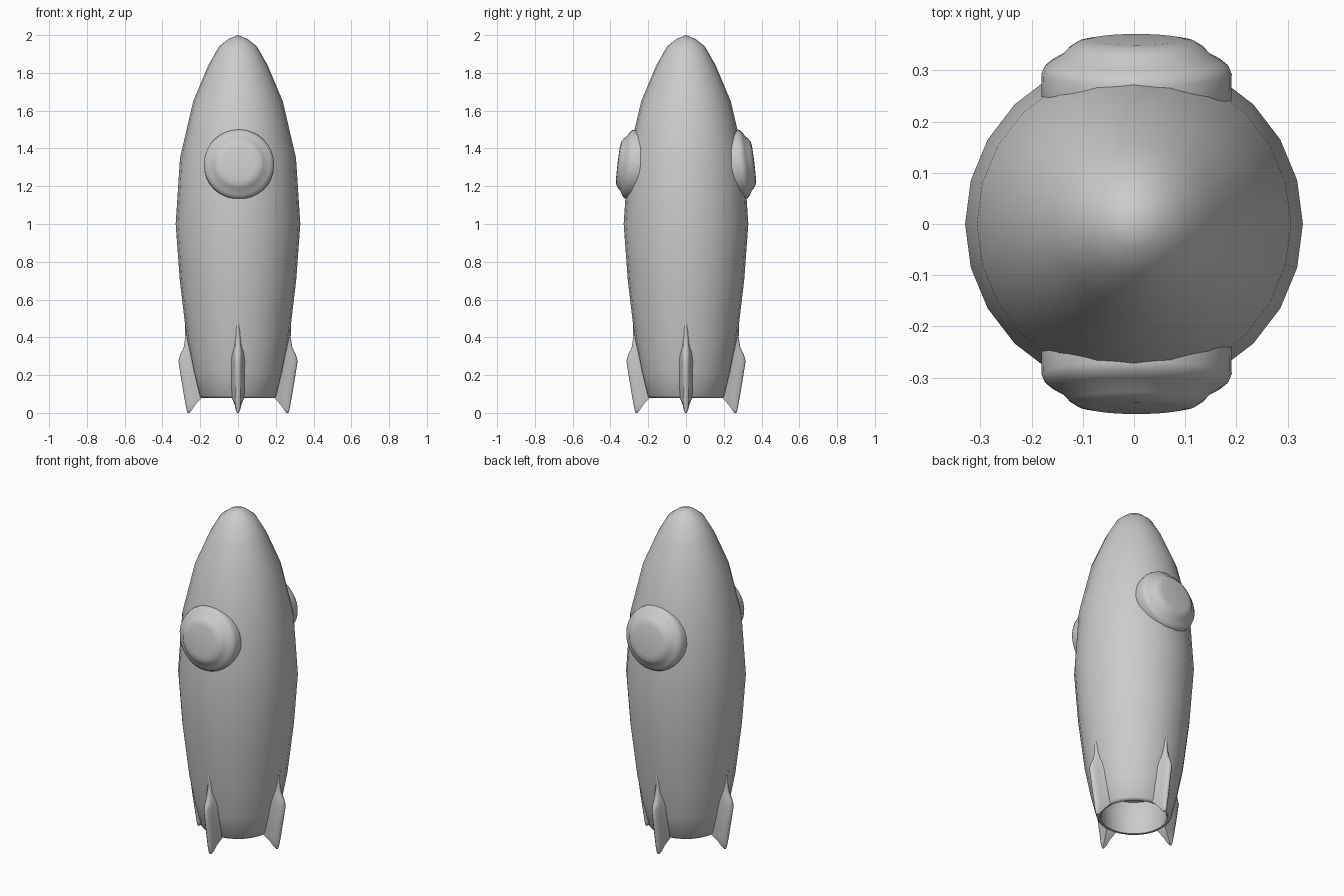
import bpy, bmesh, math
from mathutils import Matrix

cube = bpy.data.objects.get("Cube")
if cube:
    bpy.data.objects.remove(cube, do_unlink=True)

grey = bpy.data.materials.new("light_grey")
grey.use_nodes = True
grey.diffuse_color = (0.6, 0.6, 0.6, 1)
grey.node_tree.nodes["Principled BSDF"].inputs["Base Color"].default_value = (0.6, 0.6, 0.6, 1)


def finish(name, bm, angle):
    bmesh.ops.remove_doubles(bm, verts=bm.verts, dist=0.0005)
    bmesh.ops.recalc_face_normals(bm, faces=bm.faces)
    mesh = bpy.data.meshes.new(name)
    bm.to_mesh(mesh)
    bm.free()
    mesh.materials.append(grey)
    obj = bpy.data.objects.new(name, mesh)
    bpy.context.collection.objects.link(obj)
    bpy.ops.object.select_all(action='DESELECT')
    obj.select_set(True)
    bpy.context.view_layer.objects.active = obj
    bpy.ops.object.shade_smooth_by_angle(angle=math.radians(angle))
    return obj


def lathe(name, profile, sides, angle):
    """Spin (radius, height) points around z."""
    bm = bmesh.new()
    verts = [bm.verts.new((r, 0, z)) for r, z in profile]
    edges = [bm.edges.new(pair) for pair in zip(verts, verts[1:])]
    bmesh.ops.spin(bm, geom=verts + edges, cent=(0, 0, 0), axis=(0, 0, 1),
                   angle=math.tau, steps=sides, use_duplicate=False)
    return finish(name, bm, angle)


# Hull with a hollow nozzle underneath
lathe("hull", [(0, 2), (0.05, 1.98), (0.1, 1.94), (0.157, 1.84), (0.237, 1.65),
               (0.307, 1.35), (0.33, 1.0), (0.308, 0.7), (0.272, 0.4),
               (0.238, 0.22), (0.206, 0.09), (0.197, 0.08), (0.183, 0.08),
               (0.178, 0.1), (0.19, 0.2), (0.17, 0.27), (0, 0.29)], 24, 60)

# Domed portholes, tipped to follow the hull
for name, turn in (("front_porthole", 0), ("back_porthole", math.pi)):
    port = lathe(name, [(0, 0.2), (0.175, 0.2), (0.185, 0.22), (0.186, 0.295),
                        (0.18, 0.31), (0.165, 0.322), (0.145, 0.333),
                        (0.132, 0.347), (0.115, 0.358), (0.09, 0.363), (0, 0.365)], 32, 60)
    tip = Matrix.Rotation(math.radians(83), 4, 'X')
    drop = Matrix.Translation((0.005, 0, 1.28))
    port.matrix_world = drop @ Matrix.Rotation(turn, 4, 'Z') @ tip

# Fin rows: height, root radius, edge radius, root half width, edge half width
FIN = [(0.54, 0.25, 0.284, 0.02, 0.004), (0.4, 0.22, 0.279, 0.055, 0.014),
       (0.345, 0.21, 0.288, 0.055, 0.019), (0.31, 0.2, 0.306, 0.052, 0.02),
       (0.275, 0.2, 0.316, 0.05, 0.02), (0.18, 0.19, 0.301, 0.045, 0.02),
       (0.085, 0.188, 0.285, 0.035, 0.018), (0.04, 0.228, 0.277, 0.017, 0.014),
       (0.01, 0.248, 0.271, 0.01, 0.009), (0.0, 0.258, 0.267, 0.004, 0.004)]


def fin(name, turn):
    bm = bmesh.new()
    rows = []
    for z, root, edge, wide, thin in FIN:
        span = edge - root
        side = [(root, wide), (root + span * 0.4, (wide + thin) / 2),
                (root + span * 0.65, thin), (edge - span * 0.1, thin * 0.85),
                (edge, thin * 0.3)]
        loop = side + [(x, -y) for x, y in reversed(side)]
        rows.append([bm.verts.new((x, y, z)) for x, y in loop])
    for a, b in zip(rows, rows[1:]):
        for i in range(len(a)):
            j = (i + 1) % len(a)
            bm.faces.new((a[i], a[j], b[j], b[i]))
    bm.faces.new(rows[0])
    bm.faces.new(rows[-1])
    bmesh.ops.rotate(bm, verts=bm.verts, matrix=Matrix.Rotation(turn, 3, 'Z'))
    finish(name, bm, 70)


for i, name in enumerate(("left_fin", "back_fin", "right_fin", "front_fin")):
    fin(name, i * math.pi / 2)
